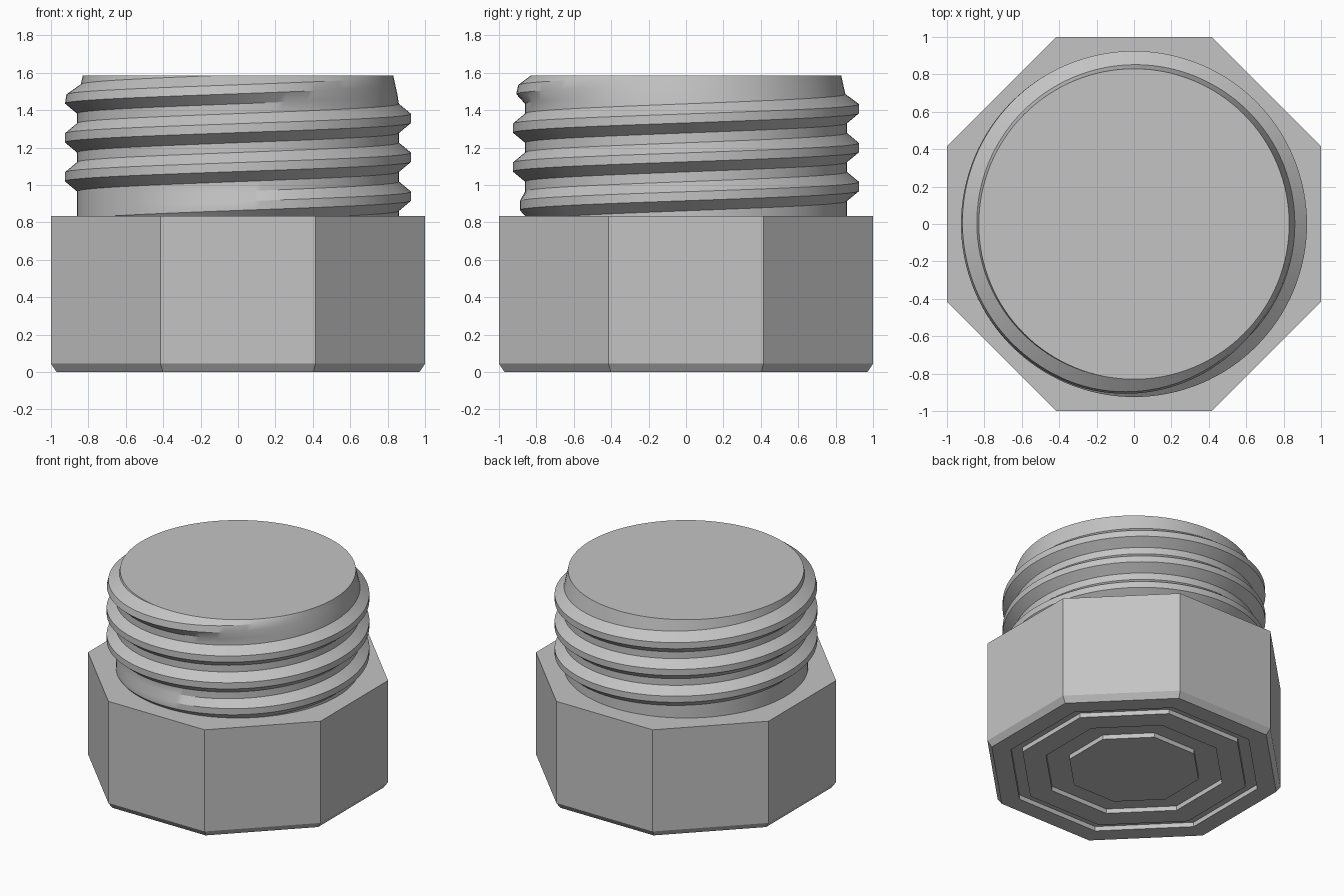
import bpy, bmesh, math

if "Cube" in bpy.data.objects:
    bpy.data.objects.remove(bpy.data.objects["Cube"], do_unlink=True)

# Single grey material
GREY = (0.55, 0.55, 0.55, 1)
grey = bpy.data.materials.new("plain grey")
grey.use_nodes = True
grey.diffuse_color = GREY
grey.node_tree.nodes["Principled BSDF"].inputs["Base Color"].default_value = GREY


def finish(bm, name):
    bmesh.ops.recalc_face_normals(bm, faces=bm.faces[:])
    mesh = bpy.data.meshes.new(name)
    bm.to_mesh(mesh)
    bm.free()
    mesh.materials.append(grey)
    obj = bpy.data.objects.new(name, mesh)
    bpy.context.collection.objects.link(obj)
    return obj


# Octagonal head: stacked rings of (flat distance, height), grooves underneath
HEAD_TOP, GROOVE = 0.835, 0.035
profile = [(0.44, 0), (0.44, GROOVE), (0.60, GROOVE), (0.60, 0),
           (0.76, 0), (0.76, GROOVE), (0.84, GROOVE), (0.84, 0),
           (0.97, 0), (1.0, 0.045), (1.0, HEAD_TOP)]
bm = bmesh.new()
rings = []
for flat, z in profile:
    rad = flat / math.cos(math.pi / 8)
    angles = [(k + 0.5) * math.pi / 4 for k in range(8)]
    rings.append([bm.verts.new((rad * math.cos(a), rad * math.sin(a), z)) for a in angles])
for low, high in zip(rings, rings[1:]):
    for k in range(8):
        n = (k + 1) % 8
        bm.faces.new((low[k], low[n], high[n], high[k]))
bm.faces.new(rings[0])
bm.faces.new(rings[-1])
finish(bm, "octagonal_head")

# Threaded plug: one helical strip, cut flat at both ends
TOP, PITCH, CREST_START = 1.585, 0.208, 0.94
ROOT, DEPTH, STEPS = 0.86, 0.065, 128
OFFSETS = [(-0.078, 0), (-0.024, 1), (0.024, 1), (0.078, 0)]


def ramp(t, start, end):
    t = min(max((t - start) / (end - start), 0), 1)
    return t * t * (3 - 2 * t)


def radius(turn, z, crest):
    core = ROOT - 0.03 * min(max((z - 1.45) / (TOP - 1.45), 0), 1)
    fade = ramp(turn, -0.42, -0.04) * (1 - ramp(turn, 2.68, 2.96))
    return core + DEPTH * fade * crest


bm = bmesh.new()
strip = []
for i in range(-2 * STEPS, 5 * STEPS + 1):
    turn = i / STEPS
    a = 2 * math.pi * (i % STEPS) / STEPS
    row = []
    for offset, crest in OFFSETS:
        z = min(max(CREST_START + PITCH * turn + offset, HEAD_TOP), TOP)
        r = radius(turn, z, crest)
        row.append(bm.verts.new((r * math.cos(a), r * math.sin(a), z)))
    strip.append(row)
for i in range(len(strip) - 1):
    here, after = strip[i], strip[i + 1]
    for p in range(3):
        bm.faces.new((here[p], after[p], after[p + 1], here[p + 1]))
    # Join this turn to the one above it
    if i + STEPS + 1 < len(strip):
        bm.faces.new((here[3], after[3], strip[i + STEPS + 1][0], strip[i + STEPS][0]))

# Drop the collapsed faces outside the cut, then weld and cap
flat = [f for f in bm.faces
        if all(v.co.z > TOP - 1e-5 for v in f.verts)
        or all(v.co.z < HEAD_TOP + 1e-5 for v in f.verts)]
bmesh.ops.delete(bm, geom=flat, context='FACES')
bmesh.ops.remove_doubles(bm, verts=bm.verts[:], dist=1e-4)
for level in (HEAD_TOP, TOP):
    edge_loop = [v for v in bm.verts if abs(v.co.z - level) < 1e-4]
    edge_loop.sort(key=lambda v: math.atan2(v.co.y, v.co.x))
    bm.faces.new(edge_loop)
plug = finish(bm, "threaded_plug")

# Smooth the thread while its ridges stay sharp
bpy.ops.object.select_all(action='DESELECT')
plug.select_set(True)
bpy.context.view_layer.objects.active = plug
bpy.ops.object.shade_smooth_by_angle(angle=math.radians(30))
